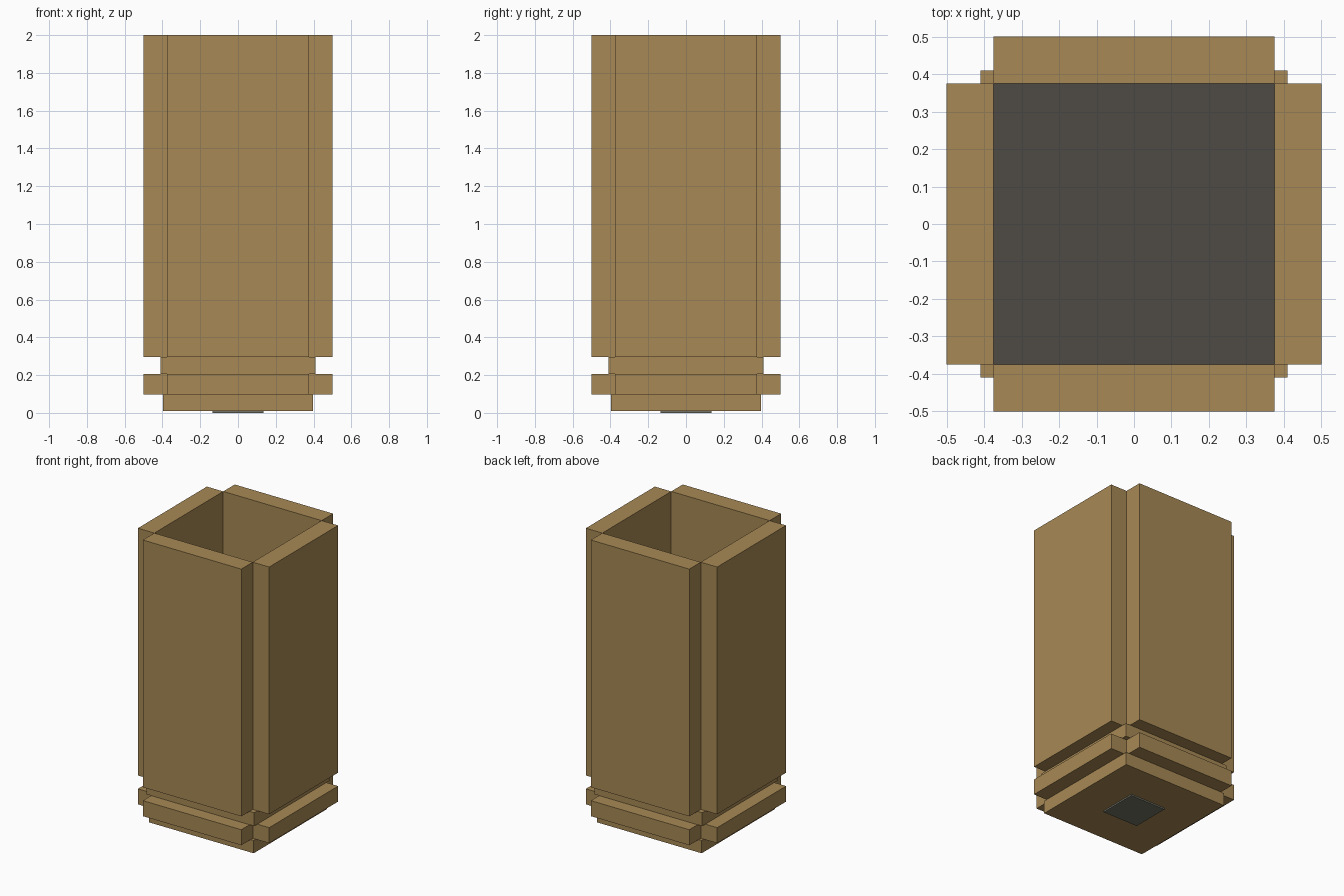
import bpy
import bmesh

cube = bpy.data.objects.get("Cube")
if cube:
    bpy.data.objects.remove(cube, do_unlink=True)


def material(name, rgb):
    mat = bpy.data.materials.new(name)
    mat.use_nodes = True
    color = (*rgb, 1)
    mat.diffuse_color = color
    mat.node_tree.nodes["Principled BSDF"].inputs["Base Color"].default_value = color
    return mat


brass = material("brass", (0.39, 0.25, 0.09))
dark_fill = material("dark_fill", (0.078, 0.068, 0.056))
grey_metal = material("grey_metal", (0.17, 0.17, 0.135))


def prism(name, outline, bottom, top, mat):
    """Extrude a flat outline between two heights."""
    bm = bmesh.new()
    base = bm.faces.new([bm.verts.new((x, y, bottom)) for x, y in outline])
    result = bmesh.ops.extrude_face_region(bm, geom=[base], use_keep_orig=True)
    verts = [v for v in result["geom"] if isinstance(v, bmesh.types.BMVert)]
    bmesh.ops.translate(bm, verts=verts, vec=(0, 0, top - bottom))
    bmesh.ops.recalc_face_normals(bm, faces=bm.faces[:])
    mesh = bpy.data.meshes.new(name)
    bm.to_mesh(mesh)
    bm.free()
    mesh.materials.append(mat)
    obj = bpy.data.objects.new(name, mesh)
    bpy.context.collection.objects.link(obj)
    return obj


def rectangle(x0, x1, y0, y1):
    return [(x0, y0), (x1, y0), (x1, y1), (x0, y1)]


def square(half):
    return rectangle(-half, half, -half, half)


def turned(points, quarters):
    for _ in range(quarters):
        points = [(-y, x) for x, y in points]
    return points


INNER, OUTER = 0.375, 0.5
RIM_BOTTOM, RIM_TOP, WALL_BOTTOM = 0.098, 0.205, 0.297

# Four wall slabs meeting at their inner corners
slab = rectangle(-INNER, INNER, -OUTER, -INNER)
for i, side in enumerate(("front", "left", "back", "right")):
    prism(side + "_wall", turned(slab, i), WALL_BOTTOM, 2, brass)

# Cross-shaped rim with notched corners
corner = [(INNER, -OUTER), (INNER, -INNER), (OUTER, -INNER)]
cross = [p for i in range(4) for p in turned(corner, i)]
prism("rim", cross, RIM_BOTTOM, RIM_TOP, brass)

# Recessed neck, foot and base button
prism("neck", square(0.41), RIM_TOP, WALL_BOTTOM, brass)
prism("foot", square(0.398), 0.01, RIM_BOTTOM, brass)
prism("base_button", square(0.135), 0, 0.012, grey_metal)

# Dark floor of the hollow
prism("inner_floor", square(INNER), WALL_BOTTOM, WALL_BOTTOM + 0.006, dark_fill)
